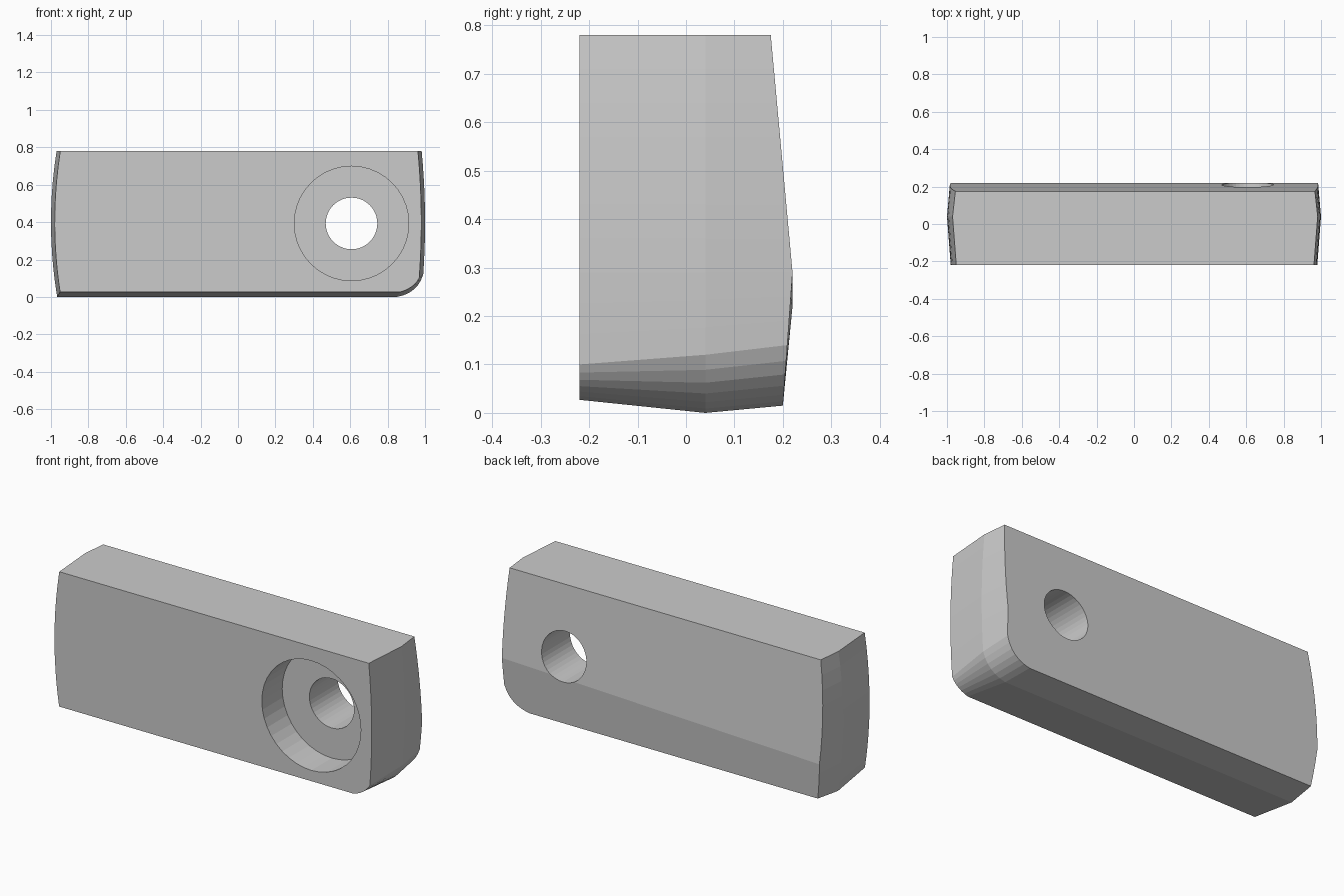
import bpy, bmesh, math

if "Cube" in bpy.data.objects:
    bpy.data.objects.remove(bpy.data.objects["Cube"])

TOP = 0.78


def crease(x):
    # height of the fold line on the back face
    return 0.255 + 0.035 * x


def span(a, b, n):
    return [a + (b - a) * i / n for i in range(n + 1)]


def back_y(x, z):
    c = crease(x)
    if z >= c:
        return 0.22 - 0.045 * (z - c) / (TOP - c)
    return 0.22 - 0.02 * (c - z) / (c - 0.015)


def outline(inset, bottom, corner_z, corner_x):
    """Front-view outline: bulged left end, rounded lower right corner, bulged right end."""
    def left(z):
        return -1 + 0.03 * ((z - 0.4) / 0.38) ** 2 + inset

    def right(z):
        return 1 - 0.018 * ((z - 0.4) / 0.38) ** 2 - inset

    cl, cr = crease(-1), crease(1)
    pts = [(left(z), z) for z in span(TOP, cl, 7) + span(cl, bottom, 4)[1:]]
    p0, p2 = (corner_x, bottom), (right(corner_z), corner_z)
    p1 = (p2[0] - 0.03, bottom + 0.02)
    for t in span(0, 1, 6):
        pts.append(tuple((1 - t) ** 2 * a + 2 * t * (1 - t) * b + t * t * c
                         for a, b, c in zip(p0, p1, p2)))
    pts += [(right(z), z) for z in span(corner_z, cr, 3)[1:] + span(cr, TOP, 7)[1:]]
    return pts


# Body: three outlines joined front to back
bm = bmesh.new()
front = [bm.verts.new((x, -0.22, z)) for x, z in outline(0.02, 0.027, 0.10, 0.87)]
middle = [bm.verts.new((x, 0.04, z)) for x, z in outline(0.0, 0.0, 0.12, 0.85)]
back = [bm.verts.new((x, back_y(x, z), z)) for x, z in outline(0.015, 0.015, 0.14, 0.83)]
n = len(front)
for a, b in ((front, middle), (middle, back)):
    for i in range(n):
        j = (i + 1) % n
        bm.faces.new((a[i], a[j], b[j], b[i]))
bm.faces.new(front)
lc, rc = 7, n - 8          # outline points at the two ends of the fold
bm.faces.new(back[lc:rc + 1])
bm.faces.new(back[rc:] + back[:lc + 1])
bmesh.ops.recalc_face_normals(bm, faces=bm.faces)
mesh = bpy.data.meshes.new("body")
bm.to_mesh(mesh)
bm.free()
body = bpy.data.objects.new("body", mesh)
bpy.context.collection.objects.link(body)


# Holes: wide counterbore from the front, narrow hole right through
def bore(name, radius, y0, y1):
    bpy.ops.mesh.primitive_cylinder_add(
        vertices=40, radius=radius, depth=y1 - y0,
        location=(0.607, (y0 + y1) / 2, 0.393), rotation=(math.pi / 2, 0, 0))
    cutter = bpy.context.object
    cutter.name = name
    cutter.hide_render = True
    cutter.display_type = 'WIRE'
    mod = body.modifiers.new(name, 'BOOLEAN')
    mod.operation = 'DIFFERENCE'
    mod.solver = 'EXACT'
    mod.object = cutter
    bpy.context.view_layer.objects.active = body
    bpy.ops.object.modifier_apply(modifier=name)
    bpy.data.objects.remove(cutter, do_unlink=True)


bore("counterbore_cutter", 0.306, -0.4, -0.04)
bore("through_hole_cutter", 0.138, -0.4, 0.4)
